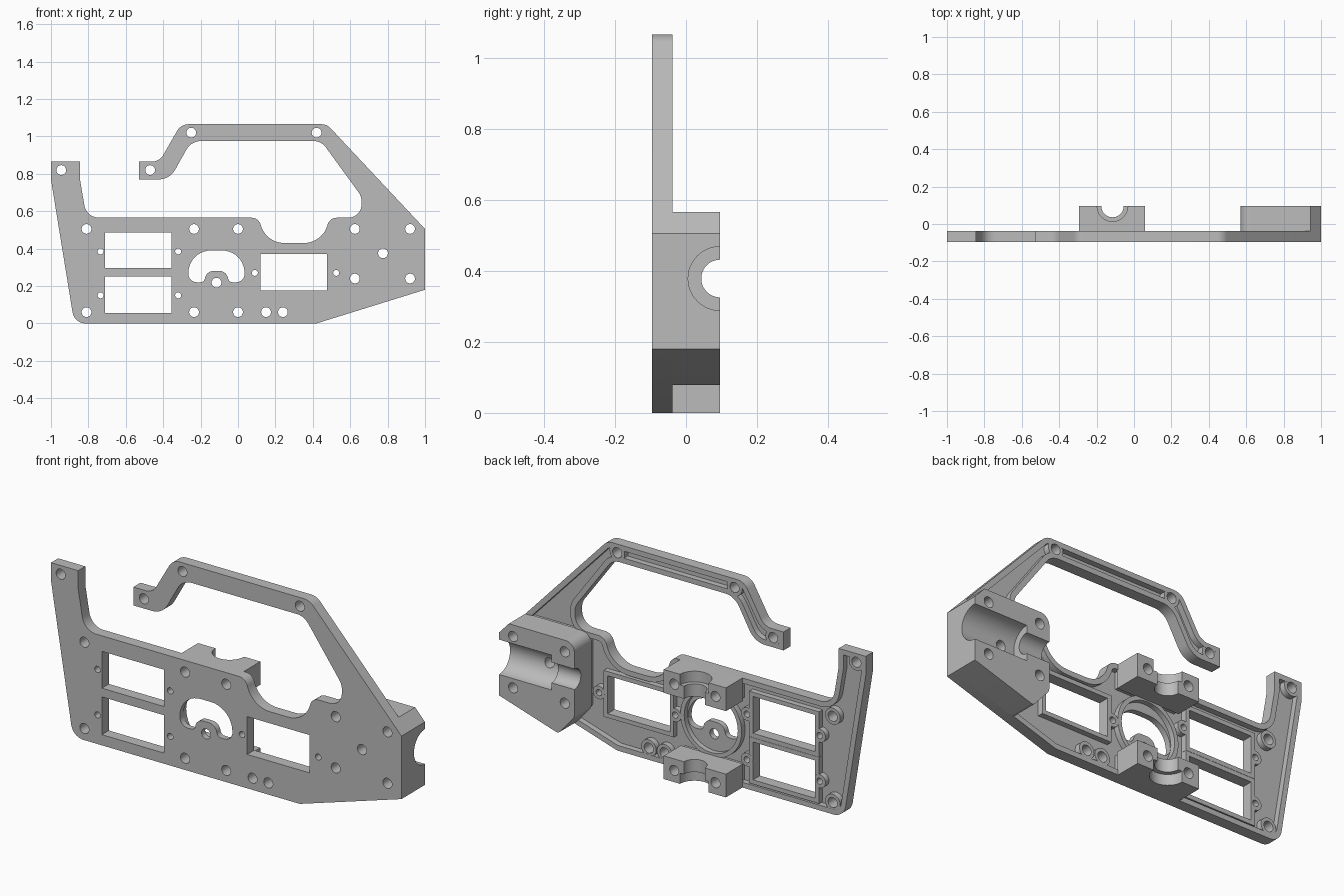
import bpy, bmesh, math
from mathutils import Vector

cube = bpy.data.objects.get("Cube")
if cube:
    bpy.data.objects.remove(cube)

FRONT, FLOOR, RIM, BACK = -0.096, -0.068, -0.038, 0.096

grey = bpy.data.materials.new("plain grey")
grey.use_nodes = True
grey.diffuse_color = (0.5, 0.5, 0.5, 1)
grey.node_tree.nodes["Principled BSDF"].inputs["Base Color"].default_value = (0.5, 0.5, 0.5, 1)


def fillet(corners, steps=10):
    """Closed outline from (x, z, corner radius)."""
    out, n = [], len(corners)
    for i, (x, z, r) in enumerate(corners):
        p = Vector((x, z))
        if r == 0:
            out.append(p)
            continue
        a = (Vector(corners[i - 1][:2]) - p).normalized()
        b = (Vector(corners[(i + 1) % n][:2]) - p).normalized()
        half = a.angle(b) / 2
        centre = p + (a + b).normalized() * r / math.sin(half)
        t = r / math.tan(half)
        v0, v1, turn = p + a * t - centre, p + b * t - centre, math.pi - 2 * half
        for k in range(steps + 1):
            f = k / steps
            out.append(centre + (v0 * math.sin((1 - f) * turn) + v1 * math.sin(f * turn)) / math.sin(turn))
    return out


def inset(pts, d):
    """Mitred inward offset of a closed outline."""
    n = len(pts)
    area = sum(pts[i - 1].x * pts[i].y - pts[i].x * pts[i - 1].y for i in range(n))
    s = 1 if area > 0 else -1
    out = []
    for i, p in enumerate(pts):
        e0 = (p - pts[i - 1]).normalized()
        e1 = (pts[(i + 1) % n] - p).normalized()
        n0, n1 = Vector((-e0.y, e0.x)) * s, Vector((-e1.y, e1.x)) * s
        out.append(p + (n0 + n1) * d / (1 + n0.dot(n1)))
    return out


def circle(x, z, r, n=28):
    return [Vector((x + r * math.cos(k * math.tau / n), z + r * math.sin(k * math.tau / n))) for k in range(n)]


def rect(x0, x1, z0, z1):
    return [Vector(p) for p in ((x0, z0), (x1, z0), (x1, z1), (x0, z1))]


def prism(name, loops, y0, y1):
    """Outlines in the xz plane, extruded along y."""
    bm = bmesh.new()
    for pts in loops:
        face = bm.faces.new([bm.verts.new((p.x, y0, p.y)) for p in pts])
        ext = bmesh.ops.extrude_face_region(bm, geom=[face])
        moved = [v for v in ext["geom"] if isinstance(v, bmesh.types.BMVert)]
        bmesh.ops.translate(bm, verts=moved, vec=(0, y1 - y0, 0))
    bmesh.ops.recalc_face_normals(bm, faces=bm.faces)
    mesh = bpy.data.meshes.new(name)
    bm.to_mesh(mesh)
    bm.free()
    mesh.materials.append(grey)
    obj = bpy.data.objects.new(name, mesh)
    bpy.context.collection.objects.link(obj)
    return obj


def rod(axis, r, start, end, x=0, z=0):
    """Bearing bore cutter lying in the back plane."""
    mid = (start + end) / 2
    loc, rot = ((mid, BACK, z), (0, math.pi / 2, 0)) if axis == "x" else ((x, BACK, mid), (0, 0, 0))
    bpy.ops.mesh.primitive_cylinder_add(vertices=48, radius=r, depth=end - start, location=loc, rotation=rot)
    obj = bpy.context.object
    obj.data.materials.append(grey)
    return obj


def combine(target, tool, operation):
    tool.hide_render = True
    mod = target.modifiers.new("combine", "BOOLEAN")
    mod.operation, mod.solver, mod.object = operation, "EXACT", tool
    bpy.ops.object.select_all(action="DESELECT")
    bpy.context.view_layer.objects.active = target
    target.select_set(True)
    bpy.ops.object.modifier_apply(modifier=mod.name)
    bpy.data.objects.remove(tool)


# Side plate outline with the handle loop
outline = fillet([
    (-1, .865, 0), (-.845, .865, 0), (-.845, .77, 0), (-.81, .565, .08),
    (.11, .565, .05), (.15, .43, .13), (.45, .43, .13), (.49, .565, .05),
    (.66, .565, .07), (.66, .68, .08), (.445, .975, .08), (-.25, .975, .09),
    (-.365, .77, .1), (-.53, .77, 0), (-.53, .865, 0), (-.42, .865, .07),
    (-.305, 1.065, .07), (.475, 1.065, .07), (1, .505, 0), (1, .18, 0),
    (.42, 0, 0), (-.875, 0, .07), (-1, .77, 0)])

# Bolt holes, pin holes and windows
centre_bolts = [(x, z) for x in (-.235, 0) for z in (.06, .505)]
end_bolts = [(x, z) for x in (.625, .92) for z in (.24, .505)] + [(.775, .375)]
plate_bolts = [(-.945, .82), (-.47, .82), (-.25, 1.02), (.42, 1.02),
               (-.81, .505), (-.81, .06), (.15, .06), (.24, .06)]
pins = [(x, z) for x in (-.735, -.32) for z in (.15, .385)] + [(.09, .27), (.525, .27)]
windows = [(-.71, -.355, .295, .485), (-.71, -.355, .055, .25), (.12, .475, .175, .37)]
AXIS, RING_Z = -.115, .285
kidney = fillet([(-.265, .22, .045), (-.265, .39, .12), (.035, .39, .12), (.035, .22, .045),
                 (-.05, .22, .025), (-.06, .28, .045), (-.17, .28, .045), (-.18, .22, .025)])

# Bearing block profiles
blocks = {
    "upper_bearing_block": rect(-.295, .06, .445, .565),
    "lower_bearing_block": rect(-.295, .06, 0, .12),
    "end_bearing_block": fillet([(.57, .565, .05), (.94375, .565, 0), (1, .505, 0), (1, .18, 0),
                                 (.6617, .075, .02), (.57, .18, .04)]),
}

# Plate: hollow the back, then add ribs, frames and bosses
plate = prism("side_plate", [outline], FRONT, RIM)
combine(plate, prism("pocket", [inset(outline, .027)], FLOOR, 0), "DIFFERENCE")
ribs = [circle(x, z, .043) for x, z in plate_bolts]
ribs += [circle(x, z, .034) for x, z in pins]
ribs += [rect(a - .022, b + .022, c - .022, d + .022) for a, b, c, d in windows]
ribs += [inset(p, .008) for p in blocks.values()]
ribs.append(circle(AXIS, RING_Z, .175, 48))
for k, loop in enumerate(ribs):
    combine(plate, prism("rib", [loop], FLOOR - .01, RIM - .0005 - .00005 * k), "UNION")
combine(plate, prism("ring_recess", [circle(AXIS, RING_Z, .153, 48)], FLOOR + .002, 0), "DIFFERENCE")

bolts = [circle(x, z, .026) for x, z in centre_bolts + end_bolts]
openings = bolts + [circle(x, z, .026) for x, z in plate_bolts + [(AXIS, .218)]]
openings += [circle(x, z, .016) for x, z in pins]
openings += [rect(*w) for w in windows] + [kidney]
combine(plate, prism("openings", openings, -.2, .2), "DIFFERENCE")

# Bearing blocks with stepped half bores
bores = {
    "upper_bearing_block": [("z", .06, .3, .7, AXIS), ("z", .082, .51, .7, AXIS)],
    "lower_bearing_block": [("z", .06, -.1, .3, AXIS), ("z", .082, -.1, .055, AXIS)],
    "end_bearing_block": [("x", .053, .4, 1.2, 0, .378), ("x", .09, .7, 1.2, 0, .378)],
}
parts = [plate]
for name, profile in blocks.items():
    block = prism(name, [profile], RIM - .006, BACK)
    combine(block, prism("bolt_holes", bolts, -.2, .2), "DIFFERENCE")
    for bore in bores[name]:
        combine(block, rod(*bore), "DIFFERENCE")
    parts.append(block)

# Smooth the curved walls, keep edges crisp
bpy.ops.object.select_all(action="DESELECT")
for part in parts:
    part.select_set(True)
bpy.context.view_layer.objects.active = plate
bpy.ops.object.shade_smooth_by_angle(angle=math.radians(30))
